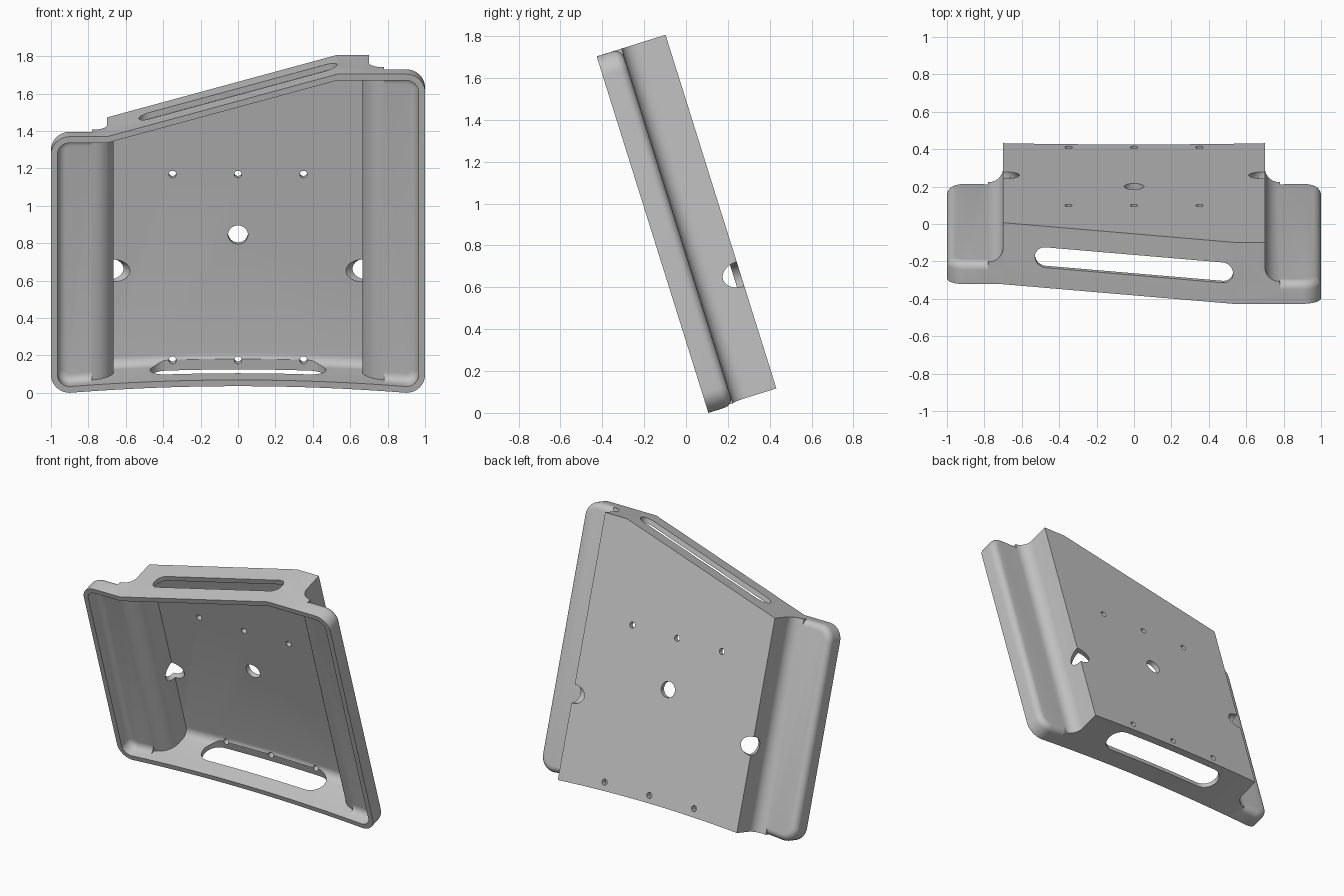
import bpy, bmesh
from math import cos, sin, pi, radians
from mathutils import Matrix, Vector

if "Cube" in bpy.data.objects:
    bpy.data.objects.remove(bpy.data.objects["Cube"])

WALL, DEPTH, WING, HALF = 0.035, 0.345, 0.125, 0.70


def arc(cx, cy, r, a0, a1, n=10):
    return [(cx + r * cos(radians(a0 + (a1 - a0) * i / n)),
             cy + r * sin(radians(a0 + (a1 - a0) * i / n))) for i in range(n + 1)]


def prism(name, pts, lo, hi, along, round_edge=None, radius=0.045):
    """Extrude a profile along depth (x, height) or along height (x, depth)."""
    def place(p, h):
        return (p[0], h, p[1]) if along == "depth" else (p[0], p[1], h)
    bm = bmesh.new()
    ends = [[bm.verts.new(place(p, h)) for p in pts] for h in (lo, hi)]
    for ring in ends:
        bm.faces.new(ring)
    for i in range(len(pts)):
        j = (i + 1) % len(pts)
        bm.faces.new((ends[0][i], ends[0][j], ends[1][j], ends[1][i]))
    bmesh.ops.recalc_face_normals(bm, faces=bm.faces)
    if round_edge:
        edges = [e for e in bm.edges if all(round_edge(v.co) for v in e.verts)]
        bmesh.ops.bevel(bm, geom=edges, offset=radius, segments=6,
                        profile=0.5, affect="EDGES", clamp_overlap=False)
    mesh = bpy.data.meshes.new(name)
    bm.to_mesh(mesh)
    bm.free()
    ob = bpy.data.objects.new(name, mesh)
    bpy.context.collection.objects.link(ob)
    return ob


def combine(ob, other, operation):
    mod = ob.modifiers.new(operation, "BOOLEAN")
    mod.operation, mod.object, mod.solver = operation, other, "EXACT"
    bpy.context.view_layer.objects.active = ob
    bpy.ops.object.modifier_apply(modifier=mod.name)
    bpy.data.objects.remove(other)


def outline(t):
    """Front outline: arched bottom, rounded corners, sloping top."""
    r, x, low, high = 0.1 - t, 0.9, 1.435, 1.785
    pts = [(x * k / 10, 0.037 * (1 - (k / 10) ** 2) + t) for k in range(-9, 10)]
    pts += arc(x, 0.1, r, -90, 0) + arc(x, high - 0.1, r, 0, 90)
    pts += [(0.53, high - t), (-HALF, low - t)]
    return pts + arc(-x, low - 0.1, r, 90, 180) + arc(-x, 0.1, r, 180, 270)


def section(t, lo):
    """Cross-section of the deep middle, flaring into the wings."""
    r = 0.08 + t
    side = [(0.78, lo)] + arc(0.78, WING + 0.08, r, 270, 180) + [(HALF - t, 0.5)]
    return side + [(-x, w) for x, w in reversed(side)]


def tray_solids(t, lo, floor_edge=None):
    """Shallow full-width block and deep middle block, inset by t."""
    wings = prism("wings", outline(t), lo, WING - t, "depth",
                  lambda c: c.y > WING - t - 1e-4)
    middle = prism("middle", outline(t), lo, DEPTH - t, "depth", floor_edge, 0.055)
    combine(middle, prism("flare", section(t, lo - 0.1), -1, 3, "height"), "INTERSECT")
    return wings, middle


def slot(x, w, r):
    return arc(x, w, r, -90, 90, 16) + arc(-x, w, r, 90, 270, 16)


# Hollow tray shell
tray, middle = tray_solids(0, 0)
tray.name = "tray"
combine(tray, middle, "UNION")
for cavity in tray_solids(WALL, -0.1, lambda c: c.y > DEPTH - WALL - 1e-4
                          and c.z < 0.08 and abs(c.x) < 0.85):
    combine(tray, cavity, "DIFFERENCE")

# Long slots through the top and bottom walls
combine(tray, prism("top_slot", slot(0.473, 0.17, 0.057), 1.3, 2, "height"), "DIFFERENCE")
combine(tray, prism("bottom_slot", slot(0.38, 0.21, 0.09), -0.2, 0.11, "height"), "DIFFERENCE")

# Screw holes and centre hole through the back
holes = [(x, v, 0.02) for x in (-0.35, 0, 0.35) for v in (0.088, 1.127)] + [(0, 0.788, 0.053)]
for x, v, r in holes:
    hole = prism("hole", arc(x, v, r, 0, 348.75, 31), 0.27, 0.4, "depth")
    combine(tray, hole, "DIFFERENCE")

# Diagonal cable holes across the back side edges
for s in (-1, 1):
    hole = prism("cable_hole", arc(0, 0, 0.062, 0, 348.75, 31), -0.15, 0.15, "depth")
    hole.data.transform(Matrix.Translation(Vector((s * HALF, DEPTH, 0.587)))
                        @ Matrix.Rotation(-s * pi / 4, 4, "Z"))
    combine(tray, hole, "DIFFERENCE")

# Lean the tray back and shade it
tray.data.transform(Matrix.Translation(Vector((0, 0.107, 0)))
                    @ Matrix.Rotation(radians(17.4), 4, "X"))
grey = bpy.data.materials.new("plain_grey")
grey.use_nodes = True
colour = (0.54, 0.54, 0.54, 1)
grey.diffuse_color = colour
grey.node_tree.nodes["Principled BSDF"].inputs["Base Color"].default_value = colour
tray.data.materials.clear()
tray.data.materials.append(grey)
bpy.context.view_layer.objects.active = tray
tray.select_set(True)
bpy.ops.object.shade_smooth_by_angle(angle=radians(30))
